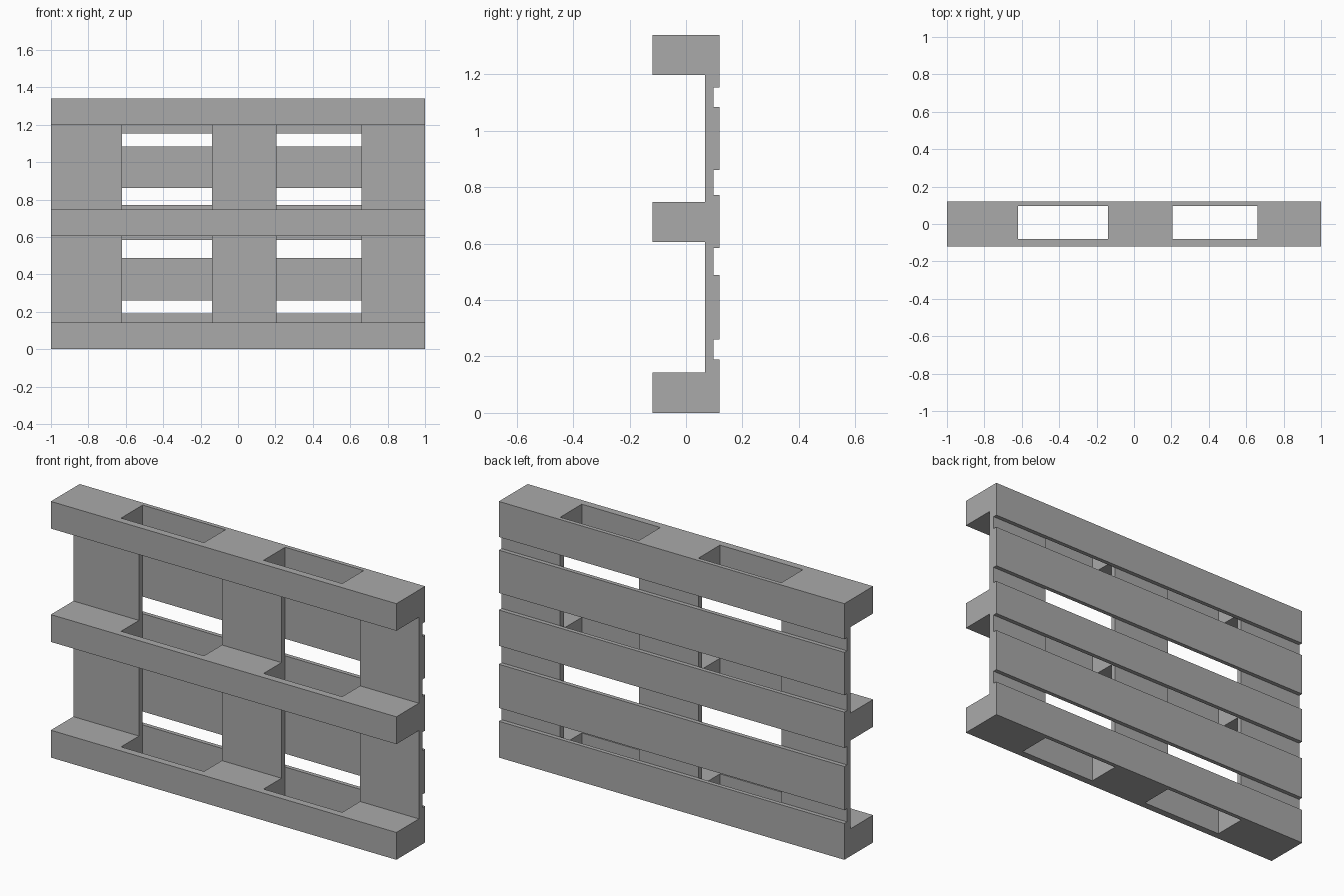
import bpy, bmesh

if "Cube" in bpy.data.objects:
    bpy.data.objects.remove(bpy.data.objects["Cube"])

grey = bpy.data.materials.new("plain grey")
grey.diffuse_color = (0.4, 0.4, 0.4, 1)
grey.use_nodes = True
grey.node_tree.nodes["Principled BSDF"].inputs["Base Color"].default_value = grey.diffuse_color


def box(name, xr, yr, zr):
    """Axis-aligned box given by its (min, max) range on each axis."""
    bm = bmesh.new()
    bmesh.ops.create_cube(bm, size=1)
    for v in bm.verts:
        v.co = [r[0] if c < 0 else r[1] for c, r in zip(v.co, (xr, yr, zr))]
    mesh = bpy.data.meshes.new(name)
    bm.to_mesh(mesh)
    bm.free()
    mesh.materials.append(grey)
    obj = bpy.data.objects.new(name, mesh)
    bpy.context.collection.objects.link(obj)
    return obj


FULL = (-1, 1)
HEIGHT = 1.34
# depth layers from front to back
Y_FRONT, Y_BLOCK, Y_STRINGER, Y_SLAT, Y_BACK = -0.119, -0.081, 0.067, 0.097, 0.119

columns = [(-1, -0.62), (-0.14, 0.205), (0.66, 1)]
runners = [(0, 0.143), (0.605, 0.748), (1.198, HEIGHT)]
slats = [(0, 0.19), (0.26, 0.488), (0.585, 0.772), (0.861, 1.085), (1.154, HEIGHT)]

# back deck slats
for i, z in enumerate(slats):
    box(f"deck_slat_{i + 1}", FULL, (Y_SLAT, Y_BACK), z)

# cross boards joining the deck slats
for i, x in enumerate(columns):
    box(f"cross_board_{i + 1}", x, (Y_STRINGER, Y_SLAT), (0, HEIGHT))

# front runners with their spacer blocks
for i, z in enumerate(runners):
    box(f"runner_board_{i + 1}", FULL, (Y_FRONT, Y_BLOCK), z)
    for j, x in enumerate(columns):
        box(f"spacer_block_{i + 1}_{j + 1}", x, (Y_BLOCK, Y_STRINGER), z)
